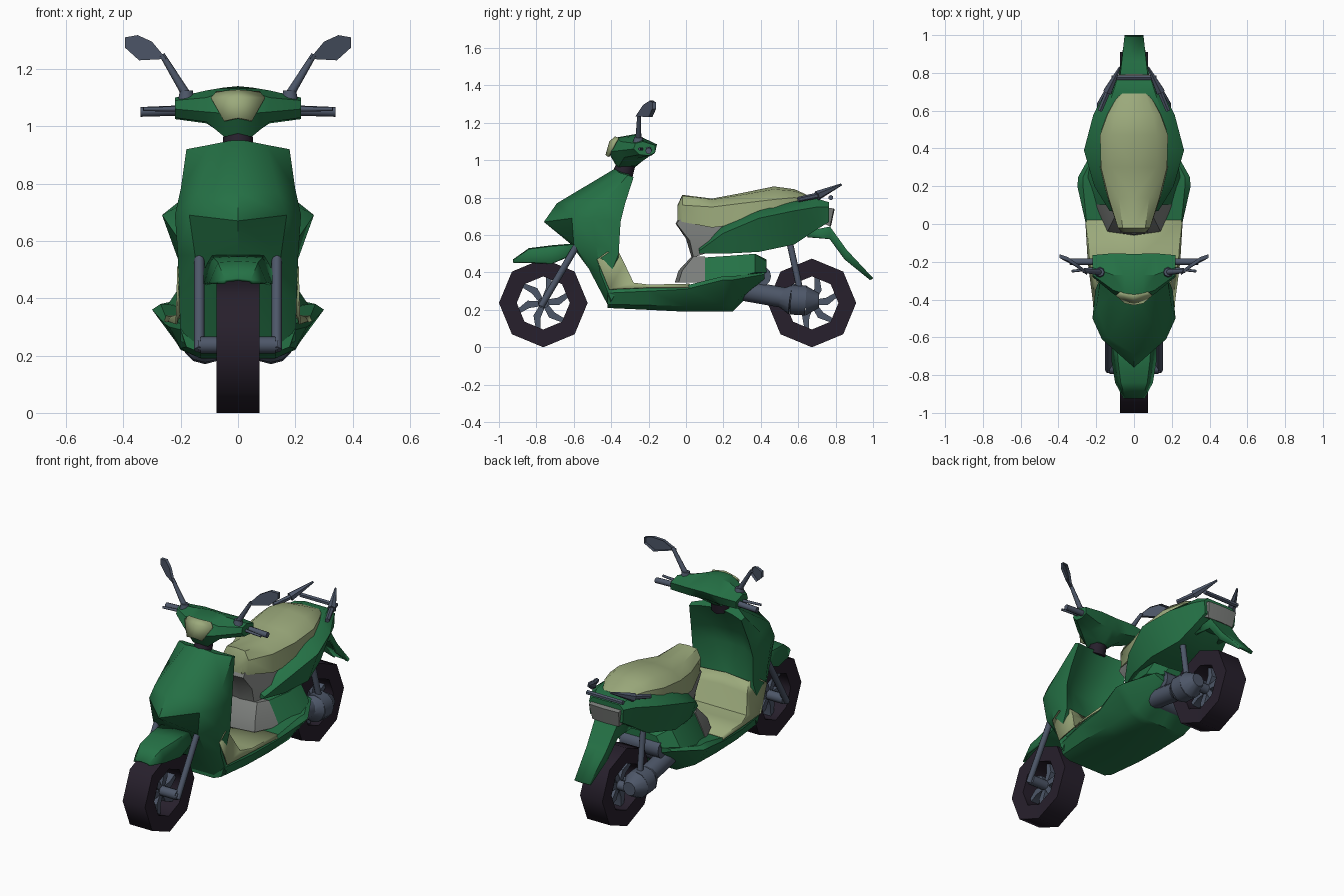
import bpy, bmesh, math
from mathutils import Vector, Matrix


def material(name, rgb):
    m = bpy.data.materials.new(name)
    m.diffuse_color = (*rgb, 1)
    return m


GREEN = material("green_paint", (0.018, 0.165, 0.06))
CREAM = material("cream", (0.33, 0.4, 0.2))
RUBBER = material("rubber", (0.02, 0.014, 0.025))
METAL = material("dark_metal", (0.075, 0.095, 0.14))
GREY = material("grey_trim", (0.2, 0.21, 0.2))


def finish(bm, name, mat, mirror=True, solid=0, angle=35):
    if mirror:
        bmesh.ops.mirror(bm, geom=bm.verts[:] + bm.edges[:] + bm.faces[:],
                         axis='X', merge_dist=0.0005)
    bmesh.ops.remove_doubles(bm, verts=bm.verts[:], dist=0.0003)
    bmesh.ops.recalc_face_normals(bm, faces=bm.faces[:])
    me = bpy.data.meshes.new(name)
    bm.to_mesh(me)
    bm.free()
    ob = bpy.data.objects.new(name, me)
    bpy.context.collection.objects.link(ob)
    me.materials.append(mat)
    if solid:
        ob.modifiers.new("thickness", 'SOLIDIFY').thickness = solid
    bpy.ops.object.select_all(action='DESELECT')
    ob.select_set(True)
    bpy.context.view_layer.objects.active = ob
    bpy.ops.object.shade_smooth_by_angle(angle=math.radians(angle))
    return ob


def loft(name, mat, rows, ring=False, caps=True, solid=0):
    """Right half of a skin through rows of points, mirrored to the left."""
    bm = bmesh.new()
    vs = [[bm.verts.new(p) for p in r] for r in rows]
    n = len(rows[0])
    for a, b in zip(vs, vs[1:]):
        for i in range(n if ring else n - 1):
            j = (i + 1) % n
            bm.faces.new((a[i], a[j], b[j], b[i]))
    if caps and n > 2:
        for r in ([vs[-1]] if ring else [vs[0], vs[-1]]):
            bm.faces.new(r)
    return finish(bm, name, mat, solid=solid)


def along_y(*stations):
    """Each station: y followed by (x, z) pairs."""
    return [[(x, s[0], z) for x, z in s[1:]] for s in stations]


def rods(name, mat, segs, mirror=True, sides=8):
    bm = bmesh.new()
    for p, q, r1, r2 in segs:
        p, q = Vector(p), Vector(q)
        rot = (q - p).to_track_quat('Z', 'Y').to_matrix().to_4x4()
        bmesh.ops.create_cone(bm, cap_ends=True, segments=sides, radius1=r1, radius2=r2,
                              depth=(q - p).length, matrix=Matrix.Translation((p + q) / 2) @ rot)
    return finish(bm, name, mat, mirror, angle=50)


def wheel(name, y):
    z = 0.237
    # tyre
    bm = bmesh.new()
    prof = [bm.verts.new((x, y, z - r)) for x, r in
            ((-.075, .237), (.075, .237), (.07, .142), (-.07, .142))]
    edges = [bm.edges.new((prof[i], prof[(i + 1) % 4])) for i in range(4)]
    bmesh.ops.spin(bm, geom=prof + edges, cent=(0, y, z), axis=(1, 0, 0),
                   angle=math.tau, steps=8)
    finish(bm, name + "_tyre", RUBBER, False, angle=50)
    # bent spokes
    bm = bmesh.new()
    for k in range(6):
        def pt(x, r, deg):
            a = math.radians(deg + 60 * k)
            return bm.verts.new((x, y + r * math.cos(a), z + r * math.sin(a)))
        sides = [[pt(x, r, d) for r, d in ((.02, -30), (.085, -8), (.145, 14), (.145, 24),
                                           (.08, 20), (.02, 60))] for x in (-.025, .025)]
        for s in sides:
            bm.faces.new(s)
        for i in range(6):
            j = (i + 1) % 6
            bm.faces.new((sides[0][i], sides[0][j], sides[1][j], sides[1][i]))
    finish(bm, name + "_spokes", METAL, False)
    rods(name + "_axle", METAL, [((-.13, y, z), (.13, y, z), .03, .03)], False)


wheel("front_wheel", -.763)
wheel("rear_wheel", .673)

# leg shield with a dished back
loft("leg_shield", GREEN, [
    [(0, -.38, .955), (.1, -.36, .935), (.18, -.31, .92), (.175, -.28, .91), (.1, -.3, .92), (0, -.31, .93)],
    [(0, -.69, .77), (.14, -.6, .77), (.2, -.44, .78), (.195, -.325, .77), (.1, -.39, .77), (0, -.4, .77)],
    [(0, -.76, .67), (.17, -.61, .69), (.22, -.5, .69), (.205, -.35, .67), (.1, -.42, .67), (0, -.43, .67)],
    [(0, -.62, .555), (.15, -.6, .55), (.21, -.48, .55), (.2, -.36, .5), (.12, -.39, .5), (0, -.39, .5)],
    [(0, -.52, .42), (.14, -.52, .42), (.205, -.46, .4), (.2, -.4, .4), (.12, -.37, .4), (0, -.37, .4)],
    [(0, -.41, .21), (.13, -.41, .21), (.2, -.4, .25), (.2, -.36, .31), (.12, -.34, .31), (0, -.34, .31)]])

# foot tub with flared rear corners
loft("foot_tub", GREEN, along_y(
    (-.42, (0, .31), (.19, .31), (.2, .29), (.18, .23), (.13, .21), (0, .21)),
    (-.2, (0, .32), (.23, .32), (.24, .3), (.2, .225), (.13, .2), (0, .2)),
    (0, (0, .33), (.25, .33), (.255, .31), (.2, .22), (.13, .19), (0, .19)),
    (.2, (0, .36), (.27, .38), (.3, .36), (.2, .225), (.12, .19), (0, .19)),
    (.25, (0, .36), (.27, .38), (.295, .36), (.19, .23), (.11, .19), (0, .19)),
    (.42, (0, .4), (.18, .4), (.2, .39), (.15, .37), (.1, .36), (0, .36))))

# floor panel that runs up the shield
loft("floor_mat", CREAM, [
    [(0, -.385, .51), (.17, -.36, .51), (.212, -.42, .51)],
    [(0, -.35, .45), (.18, -.33, .45), (.213, -.475, .47)],
    [(0, -.28, .345), (.21, -.28, .345), (.218, -.41, .31)],
    [(0, -.2, .335), (.235, -.2, .335), (.245, -.2, .32)],
    [(0, .02, .34), (.25, .02, .34), (.258, .02, .32)]], caps=False, solid=.006)

# body under the seat
loft("lower_body", GREEN, along_y(
    (.1, (0, .48), (.13, .48), (.2, .35), (0, .33)),
    (.25, (0, .49), (.17, .49), (.25, .37), (0, .33)),
    (.37, (0, .5), (.16, .5), (.22, .4), (0, .35)),
    (.43, (0, .47), (.1, .46), (.14, .4), (0, .38))))
loft("lower_front_trim", GREY, [
    [(0, -.06, .345), (.14, -.04, .345), (.205, .102, .345), (0, .102, .345)],
    [(0, -.04, .41), (.13, -.02, .41), (.175, .102, .41), (0, .102, .41)],
    [(0, .03, .485), (.1, .04, .485), (.135, .102, .485), (0, .102, .485)]])
loft("seat_support_trim", GREY, [
    [(0, .03, .48), (.08, .04, .48), (.12, .1, .5), (0, .1, .5)],
    [(0, .0, .58), (.08, .02, .57), (.15, .15, .57), (0, .15, .57)],
    [(0, -.055, .66), (.07, -.05, .66), (.14, .2, .65), (0, .2, .65)],
    [(0, -.04, .69), (.07, -.03, .69), (.14, .2, .68), (0, .2, .68)]])

# tail cover
loft("tail_cover", GREEN, along_y(
    (.07, (0, .53), (.1, .53), (.13, .515), (.12, .5), (0, .5)),
    (.2, (0, .65), (.15, .65), (.21, .61), (.17, .5), (0, .5)),
    (.39, (0, .73), (.19, .73), (.265, .69), (.2, .51), (0, .51)),
    (.58, (0, .78), (.15, .78), (.215, .73), (.15, .55), (0, .55)),
    (.7, (0, .795), (.11, .795), (.15, .75), (.12, .63), (0, .63)),
    (.765, (0, .775), (.09, .775), (.115, .75), (.11, .67), (0, .67))))

# seat
loft("seat", CREAM, along_y(
    (-.045, (0, .76), (.04, .755), (.06, .73), (.055, .68), (0, .68)),
    (-.02, (0, .815), (.06, .81), (.085, .76), (.08, .67), (0, .67)),
    (.14, (0, .795), (.08, .79), (.135, .75), (.14, .64), (0, .64)),
    (.3, (0, .825), (.12, .815), (.175, .77), (.18, .66), (0, .66)),
    (.47, (0, .86), (.12, .845), (.18, .79), (.18, .71), (0, .71)),
    (.58, (0, .845), (.1, .835), (.14, .8), (.145, .74), (0, .74)),
    (.69, (0, .795), (.06, .795), (.08, .785), (.085, .76), (0, .76))))

# fenders
loft("front_fender", GREEN, along_y(
    (-.925, (0, .47), (.045, .465), (.055, .455)),
    (-.84, (0, .53), (.07, .525), (.1, .455)),
    (-.72, (0, .545), (.085, .54), (.12, .45)),
    (-.6, (0, .555), (.09, .55), (.12, .5))), caps=False, solid=.012)
loft("rear_fender", GREEN, [
    [(0, .64, .62), (.08, .64, .62), (.09, .65, .59)],
    [(0, .77, .645), (.075, .77, .645), (.085, .77, .58)],
    [(0, .86, .52), (.065, .86, .52), (.07, .85, .47)],
    [(0, 1, .37), (.05, 1, .37), (.05, .985, .36)]], caps=False, solid=.012)

# tail light
loft("tail_light", GREY, [
    [(0, .74, .75), (.1, .74, .75), (.1, .74, .66), (0, .74, .66)],
    [(0, .795, .74), (.1, .79, .74), (.09, .77, .645), (0, .775, .645)]])

# handlebar cover: rings of (y, z) from the middle outward
head = [(0, ((-.42, 1.05), (-.38, 1.12), (-.27, 1.14), (-.16, 1.085), (-.19, 1.03),
             (-.27, .965), (-.37, .965))),
        (.05, ((-.41, 1.045), (-.37, 1.12), (-.27, 1.135), (-.157, 1.085), (-.19, 1.025),
               (-.27, .97), (-.36, .965))),
        (.11, ((-.37, 1.05), (-.35, 1.1), (-.27, 1.125), (-.155, 1.085), (-.185, 1.025),
               (-.26, 1.01), (-.33, 1.015))),
        (.22, ((-.28, 1.06), (-.27, 1.09), (-.23, 1.1), (-.165, 1.08), (-.165, 1.04),
               (-.2, 1.025), (-.25, 1.03)))]
loft("handlebar_cover", GREEN, [[(x, y, z) for y, z in r] for x, r in head], ring=True)
loft("headlight", CREAM, [
    [(0, -.38, 1.128), (.075, -.365, 1.122)],
    [(0, -.41, 1.1), (.095, -.38, 1.1)],
    [(0, -.43, 1.03), (.05, -.42, 1.02)]], solid=.01)
rods("steering_neck", RUBBER, [((0, -.34, .92), (0, -.32, .98), .055, .05)], False)
rods("grips", METAL, [((.2, -.2, 1.055), (.34, -.2, 1.05), .018, .017),
                      ((.2, -.235, 1.06), (.33, -.25, 1.06), .009, .007)])

# mirrors
rods("mirror_stems", METAL, [((.18, -.255, 1.09), (.18, -.255, 1.125), .03, .022),
                             ((.18, -.255, 1.11), (.265, -.25, 1.25), .016, .01)])
loft("mirrors", METAL, [
    [(x, y + d, z) for x, y, z in ((.25, -.25, 1.235), (.3, -.21, 1.295), (.35, -.175, 1.318),
                                   (.395, -.16, 1.31), (.395, -.16, 1.275), (.345, -.18, 1.23))]
    for d in (0, -.02)], ring=True)

# front fork
rods("front_fork", METAL, [((.135, -.58, .55), (.135, -.775, .22), .018, .018),
                           ((.07, -.77, .235), (.14, -.77, .235), .02, .02)])

# rear shocks, swing arm with round gear housing, engine
rods("rear_shocks", METAL, [((.1, .55, .58), (.12, .62, .26), .018, .018)])
rods("swing_arm", METAL, [((.1, .24, .315), (.11, .58, .255), .055, .055),
                          ((.11, .49, .265), (.115, .56, .255), .04, .08),
                          ((.115, .56, .255), (.115, .64, .25), .08, .08),
                          ((.115, .64, .25), (.115, .71, .25), .08, .04)], sides=12)
rods("engine", METAL, [((-.13, .4, .38), (.13, .4, .38), .055, .055),
                       ((-.1, .3, .32), (.1, .3, .32), .07, .07)], False, sides=12)

# grab rails
rods("grab_rails", METAL, [((.18, .6, .79), (.13, .72, .815), .014, .016),
                           ((.14, .7, .81), (.075, .83, .87), .026, .006),
                           ((0, .775, .8), (.12, .775, .8), .014, .014)], sides=6)
